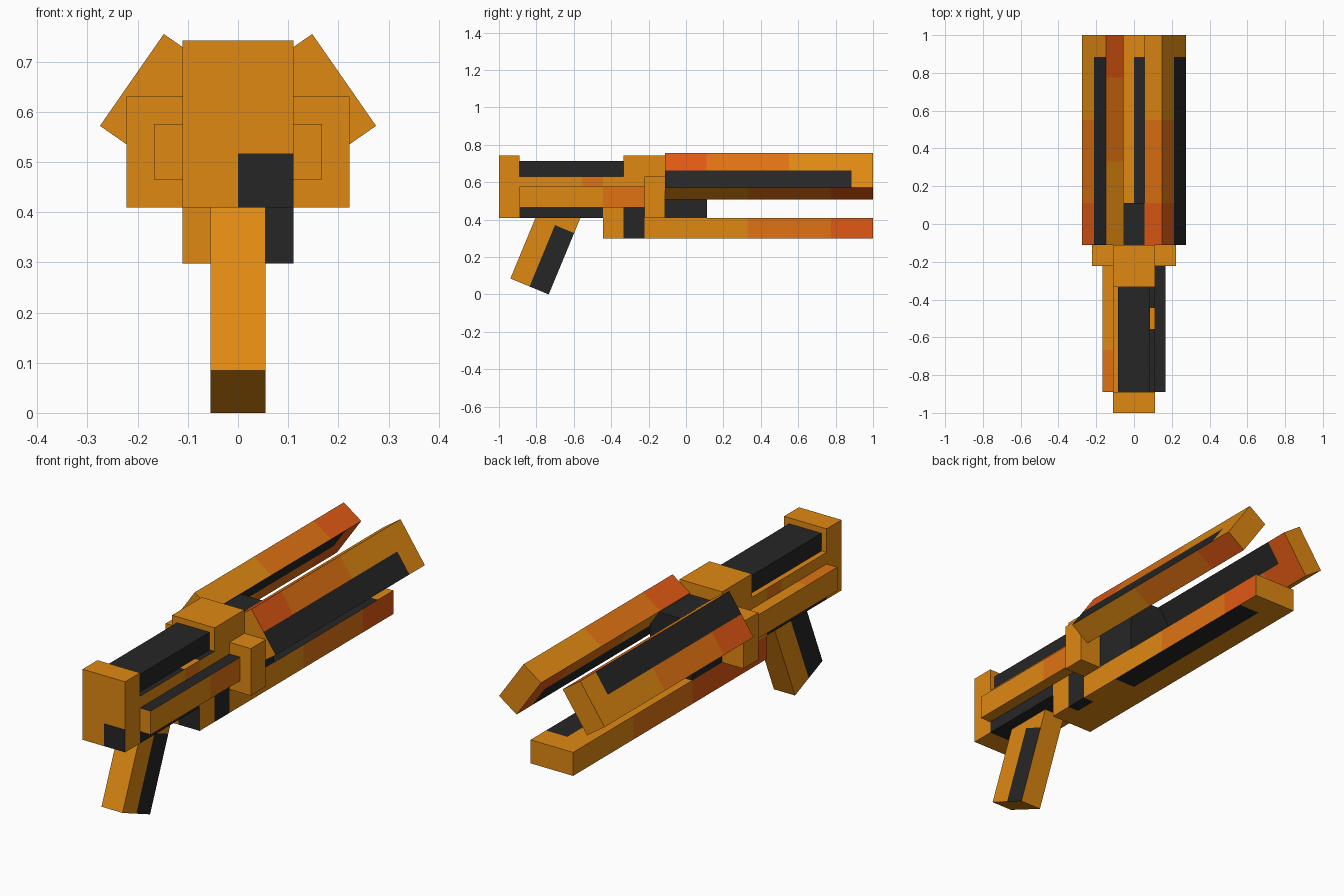
import bpy, bmesh, math
from mathutils import Matrix, Vector

if "Cube" in bpy.data.objects:
    bpy.data.objects.remove(bpy.data.objects["Cube"])


def lin(c):
    c /= 255
    return c / 12.92 if c <= 0.04045 else ((c + 0.055) / 1.055) ** 2.4


PALETTE = [("orange", (224, 137, 18)), ("deep_orange", (224, 114, 18)),
           ("red_orange", (224, 89, 20)), ("charcoal", (38, 38, 38))]
MATS = []
for name, rgb in PALETTE:
    m = bpy.data.materials.new(name)
    m.diffuse_color = (*[lin(c) for c in rgb], 1)
    m.use_nodes = True
    m.node_tree.nodes["Principled BSDF"].inputs["Base Color"].default_value = m.diffuse_color
    MATS.append(m)
ORANGE, DEEP, RED, DARK = range(4)


def box(name, lo, hi, rule=ORANGE, cuts=((), (), ()), matrix=Matrix()):
    """Box from corner to corner, cut along its axes, coloured by rule(centre, normal)."""
    lo, hi = Vector(lo), Vector(hi)
    bm = bmesh.new()
    bmesh.ops.create_cube(bm, size=1)
    for v in bm.verts:
        v.co = [(lo[i] + hi[i]) / 2 + v.co[i] * (hi[i] - lo[i]) for i in range(3)]
    for axis, values in enumerate(cuts):
        for value in values:
            co, no = Vector(), Vector()
            co[axis], no[axis] = value, 1
            bmesh.ops.bisect_plane(bm, geom=bm.verts[:] + bm.edges[:] + bm.faces[:],
                                   plane_co=co, plane_no=no)
    bm.normal_update()
    for f in bm.faces:
        f.material_index = rule(f.calc_center_median(), f.normal) if callable(rule) else rule
    bm.transform(matrix)
    me = bpy.data.meshes.new(name)
    bm.to_mesh(me)
    bm.free()
    for m in MATS:
        me.materials.append(m)
    ob = bpy.data.objects.new(name, me)
    bpy.context.collection.objects.link(ob)
    return ob


def ramp_front(y):
    return RED if y < 0.11 else DEEP if y < 0.55 else ORANGE


def ramp_back(y):
    return RED if y > 0.775 else DEEP if y > 0.33 else ORANGE


# Upper barrels: one painted bar, tilted to each side
def barrel_rule(c, n):
    if abs(n.y) > 0.5:
        return ORANGE
    if n.x < -0.5:
        return ramp_front(c.y)
    if n.x > 0.5:
        return ramp_back(c.y)
    if c.x > 0 and c.y < 0.885:
        return DARK
    return ramp_front(c.y) if n.z > 0 else ramp_back(c.y)


for side, word in ((1, "right"), (-1, "left")):
    tilt = Matrix.Translation((side * 0.166, 0, 0.632)) @ Matrix.Rotation(
        side * math.radians(55.2), 4, 'Y')
    box(word + "_upper_barrel", (-0.1115, -0.111, -0.0555), (0.1115, 1, 0.0555),
        barrel_rule, ((0,), (0.11, 0.33, 0.55, 0.775, 0.885), ()), tilt)


# Lower barrel
def lower_rule(c, n):
    if n.y < -0.5:
        return DARK if c.x > 0 else ORANGE
    if n.x > 0.5:
        return DARK if -0.333 < c.y < -0.222 else ramp_back(c.y)
    if n.x < -0.5:
        return ramp_front(c.y)
    if n.z > 0.5:
        return DARK if c.x > 0 and c.y < 0.885 else ORANGE
    if n.z < -0.5 and c.x > 0:
        if 0 < c.y < 0.885 or (c.x > 0.055 and -0.333 < c.y < -0.222):
            return DARK
    return ORANGE


box("lower_barrel", (-0.111, -0.444, 0.298), (0.111, 1, 0.409), lower_rule,
    ((0, 0.055), (-0.333, -0.222, 0, 0.11, 0.33, 0.55, 0.775, 0.885), ()))

# Dark core between the barrels
box("barrel_core", (-0.111, -0.111, 0.409), (0.111, 0.111, 0.685), DARK)

# Stock plate with a dark corner
box("stock_plate", (-0.111, -1, 0.409), (0.111, -0.889, 0.742),
    lambda c, n: DARK if n.y < -0.5 and c.x > 0 and c.z < 0.517 else ORANGE,
    ((0,), (), (0.517,)))


# Receiver body, dark along the bottom edge
def body_rule(c, n):
    if n.z < -0.5:
        return DARK if c.x > 0 else ORANGE
    spot = -0.555 < c.y < -0.444
    if n.z > 0.5:
        return ORANGE if c.x < 0 or spot else DARK
    if abs(n.x) > 0.5:
        if c.z < 0.465:
            return DARK if c.y < -0.444 else ORANGE
        return DEEP if spot else ORANGE
    return ORANGE


box("receiver_body", (-0.111, -0.889, 0.409), (0.111, -0.333, 0.631), body_rule,
    ((0,), (-0.555, -0.444), (0.465,)))
box("receiver_top", (-0.085, -0.889, 0.631), (0.085, -0.333, 0.714), DARK)
box("front_block", (-0.111, -0.333, 0.409), (0.111, -0.111, 0.742),
    lambda c, n: DARK if n.x > 0.5 and c.z < 0.465 and c.y < -0.222 else ORANGE,
    ((), (-0.222,), (0.465,)))


# Side blocks and rails
def right_rail_rule(c, n):
    if n.z > 0.5:
        return DARK
    return DEEP if n.x > 0.5 and c.y > -0.444 else ORANGE


def left_rail_rule(c, n):
    return DEEP if n.z > 0.5 and c.y < -0.667 else ORANGE


for side, word, rule in ((1, "right", right_rail_rule), (-1, "left", left_rail_rule)):
    def span(a, b):
        return (a, b) if side > 0 else (-b, -a)
    a, b = span(0.111, 0.222)
    box(word + "_side_block", (a, -0.222, 0.409), (b, -0.111, 0.631))
    a, b = span(0.111, 0.167)
    box(word + "_rail", (a, -0.889, 0.465), (b, -0.222, 0.576), rule,
        ((), (-0.667, -0.444), ()))


# Grip, leaning back, with a dark half on each side
def grip_rule(c, n):
    if abs(n.x) > 0.5 and c.z < 0.355:
        return DARK if c.y * n.x > 0 else ORANGE
    return ORANGE


lean = Matrix.Translation((0, -0.8365, 0.0425)) @ Matrix.Rotation(math.radians(-22.5), 4, 'X')
box("grip", (-0.055, -0.111, 0), (0.055, 0.111, 0.47), grip_rule,
    ((), (0,), (0.355,)), lean)
